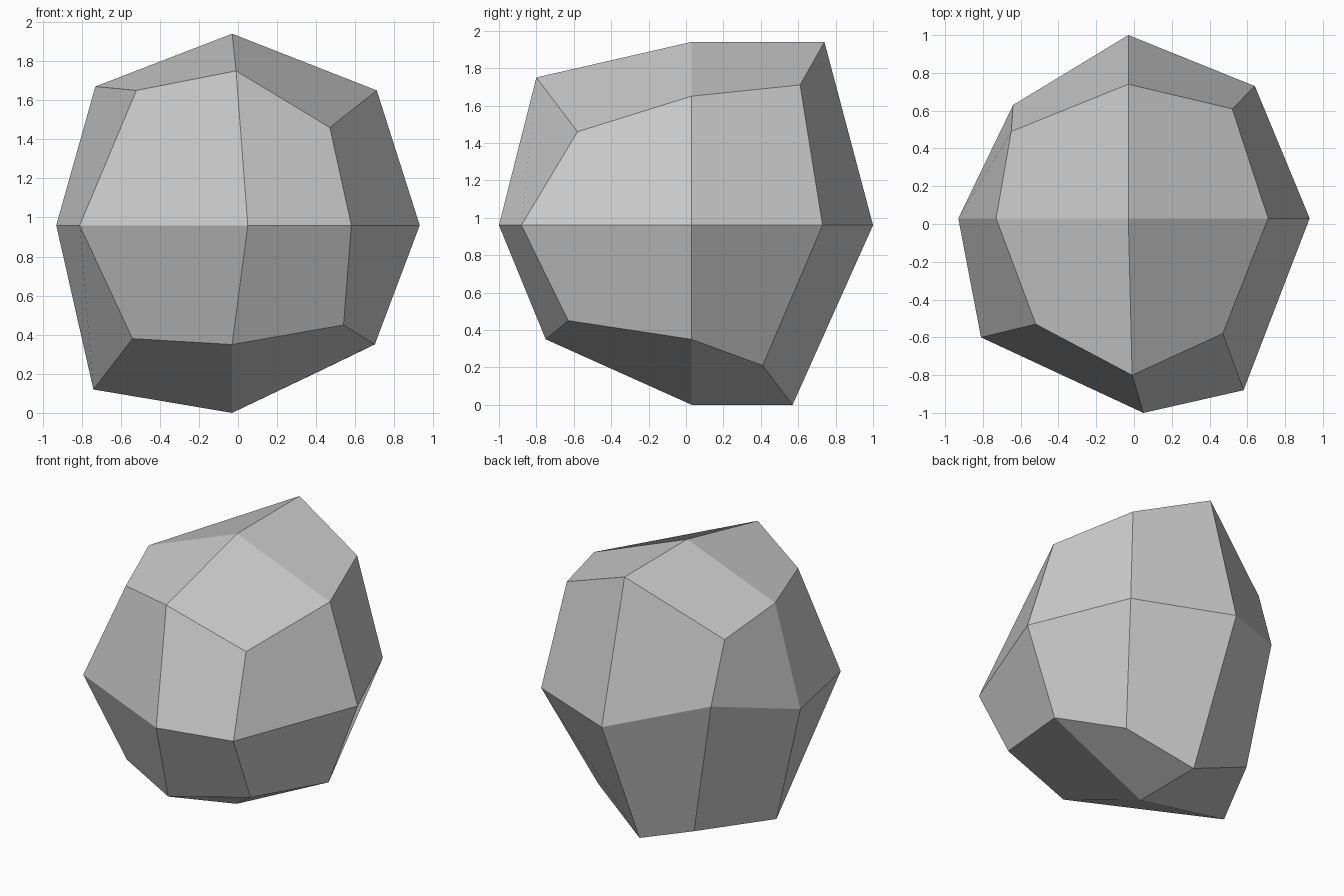
import bpy
import bmesh
from mathutils import Vector

# Remove only the default cube
default_cube = bpy.data.objects.get("Cube")
if default_cube:
    bpy.data.objects.remove(default_cube, do_unlink=True)

# Rough boulder: three rings of eight points, counter-clockwise from +x
MIDDLE = 0.96
CENTRE = Vector((-0.03, 0.03, MIDDLE))
TOP_POLE = (-0.03, 0.03, 1.94)
BOTTOM_POLE = (-0.03, 0.03, 0)

lower_ring = [(0.7, 0.03, 0.35), (0.41, 0.41, 0.21), (-0.03, 0.57, 0),
              (-0.47, 0.58, 0.17), (-0.74, 0.03, 0.12), (-0.54, -0.49, 0.38),
              (-0.03, -0.75, 0.35), (0.54, -0.63, 0.45)]
middle_ring = [(0.93, 0.03, MIDDLE), (0.64, 0.73, MIDDLE), (-0.03, 1, MIDDLE),
               (-0.64, 0.63, 1.13), (-0.93, 0.03, MIDDLE), (-0.81, -0.6, MIDDLE),
               (0.05, -1, MIDDLE), (0.58, -0.88, MIDDLE)]
upper_ring = [(0.71, 0.03, 1.65), (0.52, 0.61, 1.71), (-0.03, 0.74, 1.94),
              (-0.65, 0.49, 1.56), (-0.73, 0.03, 1.67), (-0.52, -0.53, 1.65),
              (-0.01, -0.8, 1.75), (0.47, -0.58, 1.46)]


def add_quad(mesh, corners):
    """Add a quad whose fold runs along its more bulging diagonal."""
    a, b, c, d = corners
    normal = (c.co - a.co).cross(d.co - b.co)
    bulge = (a.co + c.co - b.co - d.co).dot(normal)
    outward = normal.dot((a.co + c.co) / 2 - CENTRE)
    if bulge * outward < 0:
        corners = [b, c, d, a]
    mesh.faces.new(corners)


def add_cap(mesh, ring, pole_position):
    """Close a ring with four quads that meet at a pole."""
    pole = mesh.verts.new(pole_position)
    count = len(ring)
    for i in range(0, count, 2):
        add_quad(mesh, [pole, ring[i], ring[i + 1], ring[(i + 2) % count]])


def add_band(mesh, low, high):
    """Join two neighbouring rings with a band of quads."""
    count = len(low)
    for i in range(count):
        j = (i + 1) % count
        add_quad(mesh, [low[i], low[j], high[j], high[i]])


boulder = bmesh.new()
rings = [[boulder.verts.new(point) for point in ring]
         for ring in (lower_ring, middle_ring, upper_ring)]
for low, high in zip(rings, rings[1:]):
    add_band(boulder, low, high)
add_cap(boulder, rings[0], BOTTOM_POLE)
add_cap(boulder, rings[-1], TOP_POLE)
bmesh.ops.recalc_face_normals(boulder, faces=boulder.faces)

mesh_data = bpy.data.meshes.new("boulder")
boulder.to_mesh(mesh_data)
boulder.free()
boulder_object = bpy.data.objects.new("boulder", mesh_data)
bpy.context.collection.objects.link(boulder_object)

# Plain stone grey
grey = (0.6, 0.6, 0.6, 1)
stone = bpy.data.materials.new("stone grey")
stone.use_nodes = True
stone.diffuse_color = grey
for node in stone.node_tree.nodes:
    if node.type == "BSDF_PRINCIPLED":
        node.inputs["Base Color"].default_value = grey
mesh_data.materials.append(stone)
